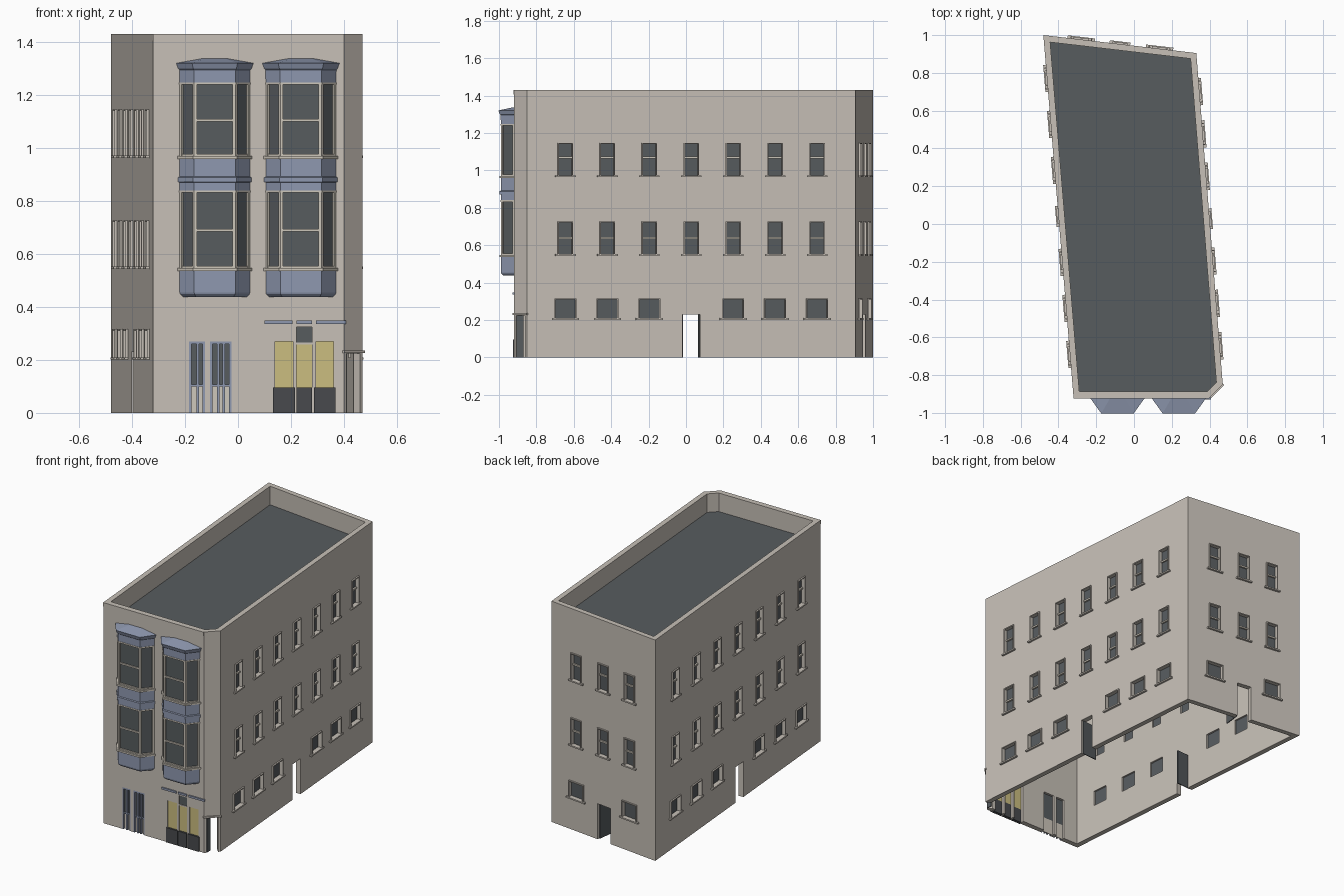
import bpy, bmesh
from mathutils import Matrix, Vector

if "Cube" in bpy.data.objects:
    bpy.data.objects.remove(bpy.data.objects["Cube"], do_unlink=True)


def material(name, rgb):
    lin = [((c / 255 + 0.055) / 1.055) ** 2.4 for c in rgb] + [1]
    m = bpy.data.materials.new(name)
    m.use_nodes = True
    m.diffuse_color = lin
    bsdf = next(n for n in m.node_tree.nodes if n.type == 'BSDF_PRINCIPLED')
    bsdf.inputs["Base Color"].default_value = lin
    return m


STONE = material("warm grey stone", (199, 192, 183))
TRIM = material("pale trim", (206, 199, 187))
DARK = material("dark slate glass", (87, 92, 95))
BLUE = material("slate blue paint", (143, 153, 176))
YELLOW = material("pale yellow panel", (203, 189, 128))
BLACK = material("charcoal base", (72, 74, 77))

parts = {}


def part(name, mat):
    if name not in parts:
        parts[name] = (bmesh.new(), mat)
    return parts[name][0]


def loft(name, mat, rings):
    """Closed solid through a stack of equal-length rings of points."""
    bm = part(name, mat)
    rows = [[bm.verts.new(p) for p in r] for r in rings]
    n = len(rows[0])
    for lo, hi in zip(rows, rows[1:]):
        for i in range(n):
            j = (i + 1) % n
            bm.faces.new((lo[i], lo[j], hi[j], hi[i]))
    bm.faces.new(rows[0][::-1])
    bm.faces.new(rows[-1])


class Wall:
    """Vertical plane from p to q: u runs along it, d points outwards."""
    def __init__(self, p, q):
        self.p, self.dir = Vector(p), (Vector(q) - Vector(p)).normalized()
        self.len = (Vector(q) - Vector(p)).length
        self.n = Vector((self.dir.y, -self.dir.x))

    def at(self, value, axis):
        return (value - self.p[axis]) / self.dir[axis]

    def box(self, name, mat, u0, u1, d0, d1, z0, z1):
        flat = [self.p + self.dir * u + self.n * d
                for u, d in ((u0, d0), (u1, d0), (u1, d1), (u0, d1))]
        loft(name, mat, [[(v.x, v.y, z) for v in flat] for z in (z0, z1)])

    def cut(self, u0, u1, z0, z1):
        self.box("cutter", None, u0, u1, -0.055, 0.03, z0, z1)

    def window(self, u, z0, z1, w, rail=None):
        a, b = u - w / 2, u + w / 2
        self.cut(a, b, z0, z1)
        self.box("window_glass", DARK, a - .004, b + .004, -.022, -.016, z0 - .004, z1 + .004)
        for s, e in ((a - .006, a), (b, b + .006)):
            self.box("window_surrounds", STONE, s, e, -.004, .009, z0, z1 + .006)
        self.box("window_surrounds", STONE, a, b, -.004, .009, z1, z1 + .006)
        self.box("window_sills", STONE, u - w / 2 - .02, u + w / 2 + .02, -.016, .014, z0 - .009, z0)
        if rail:
            self.box("window_rails", TRIM, a, b, -.016, -.006, rail - .005, rail + .005)

    def doorway(self, a, b, leaf, z1=0.23, angle=None, length=.09):
        """Open doorway with a dark leaf swung inwards at u = leaf."""
        self.cut(a, b, -.03, z1)
        if angle is None:
            self.box("open_doors", DARK, leaf - .003, leaf + .003, -.03 - length, -.015, 0, z1)


# Footprint and hollow shell
H, T = 1.43, 0.033
plan = [Vector(p) for p in ((-.32, -.92), (.40, -.92), (.47, -.85), (.33, .905), (-.48, 1.0))]
N = len(plan)
walls = [Wall(plan[i], plan[(i + 1) % N]) for i in range(N)]
front, corner, east, back, west = walls
inner = []
for i, p in enumerate(plan):
    a, b = walls[i - 1].n, walls[i].n
    inner.append(p - (a + b) * T / (1 + a.dot(b)))

shell = part("outer_walls", STONE)
ring = [[shell.verts.new((p.x, p.y, z)) for p in pts]
        for pts, z in ((plan, 0), (plan, H), (inner, H), (inner, 0))]
for k in range(4):
    lo, hi = ring[k], ring[(k + 1) % 4]
    for i in range(N):
        j = (i + 1) % N
        shell.faces.new((lo[i], lo[j], hi[j], hi[i]))

loft("flat_roof", DARK, [[(p.x, p.y, z) for p in inner] for z in (1.29, 1.31)])
front.box("front_cornice_band", STONE, 0, front.len, -.002, .003, 1.405, H)

# Rows of windows on the sides and back
layouts = ((east, 1, [-.645 + .2243 * i for i in range(7)], 3),
           (west, 1, [-.69 + .2435 * i for i in range(7)], 3),
           (back, 0, [.135, -.075, -.28], 1))
for wall, axis, spots, door_bay in layouts:
    for i, spot in enumerate(spots):
        u = wall.at(spot, axis)
        wall.window(u, .972, 1.14, .07, 1.068)
        wall.window(u, .552, .72, .07, .638)
        if i != door_bay:
            wall.window(u, .21, .31, .105)

# Doorways
u = east.at(-.02, 1)
east.doorway(u, u + .095, u + .003)
u = west.at(.07, 1)
west.doorway(u, u + .095, u + .003)
u = back.at(-.03, 0)
back.doorway(u, u + .1, u + .003)
corner.doorway(.014, .085, 0, .225, angle=45)
Wall((.412, -.905), (.412, -.868)).box("corner_door", DARK, 0, .037, -.005, 0, 0, .225)
corner.box("corner_lintel", STONE, -.004, corner.len + .004, -.005, .008, .226, .236)

# Paired glazed entrance on the front
for x0, x1, mids in ((-.185, -.125, [-.153]), (-.105, -.025, [-.075, -.055])):
    a, b = x0 + .32, x1 + .32
    front.cut(a, b, -.03, .27)
    front.box("entrance_glass", DARK, a, b, -.018, -.012, .1, .27)
    front.box("entrance_lower_panels", TRIM, a, b, -.018, -.012, 0, .1)
    for s in [a, b - .009] + [m + .32 - .004 for m in mids]:
        front.box("entrance_frames", BLUE, s, s + .009, -.014, 0, 0, .262)
    front.box("entrance_frames", BLUE, a, b, -.014, 0, .26, .27)
    front.box("entrance_frames", BLUE, a, b, -.014, -.002, .1, .107)

# Shop front: yellow panels above charcoal bases, with signs over them
for x0, x1, top in ((.14, .208, .27), (.22, .28, .26), (.295, .36, .27)):
    a, b = x0 + .32, x1 + .32
    front.cut(a, b, -.03, .325 if top == .26 else top)
    front.box("shop_panels", YELLOW, a, b, -.014, -.006, .09, top)
    wide = 0 if top == .26 else .008
    front.box("shop_bases", BLACK, a - wide, b + wide, -.014, .006, 0, .095)
u = .25 + .32
front.box("shop_door_light", DARK, u - .03, u + .03, -.014, -.006, .265, .325)
front.box("shop_door_light_bar", STONE, u - .03, u + .03, -.014, -.003, .258, .266)
for x0, x1 in ((.10, .205), (.22, .28), (.295, .408)):
    front.box("shop_sign_strips", BLUE, x0 + .32, x1 + .32, -.002, .008, .335, .348)


# Two-storey bay windows
def bay_plan(cx, e=0.0, a=.1325, b=.078, d=.07):
    a, b, y = a + e, b + e * .6, -.92 - d - e
    return [(cx - a, -.918), (cx - a, -.92), (cx - b, y), (cx + b, y), (cx + a, -.92), (cx + a, -.918)]


def bay_stack(name, mat, cx, steps):
    loft(name, mat, [[(x, y, z) for x, y in bay_plan(cx, e)] for z, e in steps])


for cx in (-.0875, .2375):
    bay_stack("bay_panels", BLUE, cx, [(.438, -.012), (.448, -.002), (.455, 0), (.54, 0)])
    bay_stack("bay_panels", BLUE, cx, [(.84, 0), (.87, 0), (.872, .006), (.888, .006), (.892, 0), (.963, 0)])
    bay_stack("bay_panels", BLUE, cx, [(1.248, 0), (1.295, .001), (1.30, .006), (1.32, .013)])
    lid = [(x, y, 1.32) for x, y in bay_plan(cx, .013)]
    ridge = [(x, y, 1.337) for x, y in bay_plan(cx, 0, .05, .04, .004)]
    loft("bay_roofs", BLUE, [lid, ridge])
    for z0, z1, rail in ((.54, .84, .69), (.963, 1.248, 1.105)):
        bay_stack("bay_glass", DARK, cx, [(z0, -.01), (z1, -.01)])
        bay_stack("bay_sills", TRIM, cx, [(z0 - .004, .008), (z0 + .007, .008)])
        bay_stack("bay_heads", TRIM, cx, [(z1 - .009, .002), (z1, .002)])
        # Frames on each of the three facets
        pts = bay_plan(cx)[1:5]
        for k in range(3):
            facet = Wall(pts[k], pts[k + 1])
            L, m = facet.len, .011
            for s in (0, L - m):
                facet.box("bay_window_frames", TRIM, s, s + m, -.012, 0, z0, z1)
            facet.box("bay_window_frames", TRIM, m, L - m, -.012, -.002, z0, z0 + .015)
            if k == 1:
                facet.box("bay_window_frames", TRIM, m, L - m, -.012, -.002, rail - .005, rail + .005)

# Turn every collected part into an object
objects = {}
for name, (bm, mat) in parts.items():
    bmesh.ops.recalc_face_normals(bm, faces=bm.faces)
    me = bpy.data.meshes.new(name)
    bm.to_mesh(me)
    bm.free()
    if mat:
        me.materials.append(mat)
    objects[name] = bpy.data.objects.new(name, me)
    bpy.context.collection.objects.link(objects[name])

# Cut the openings through the shell
shell_ob, cutter = objects["outer_walls"], objects["cutter"]
cutter.hide_render = True
mod = shell_ob.modifiers.new("openings", 'BOOLEAN')
mod.object, mod.operation, mod.solver = cutter, 'DIFFERENCE', 'EXACT'
bpy.context.view_layer.update()
graph = bpy.context.evaluated_depsgraph_get()
cut_mesh = bpy.data.meshes.new_from_object(shell_ob.evaluated_get(graph))
shell_ob.modifiers.clear()
shell_ob.data = cut_mesh
cut_mesh.materials.clear()
cut_mesh.materials.append(STONE)
cut_mesh.polygons.foreach_set("material_index", [0] * len(cut_mesh.polygons))
bpy.data.objects.remove(cutter, do_unlink=True)
